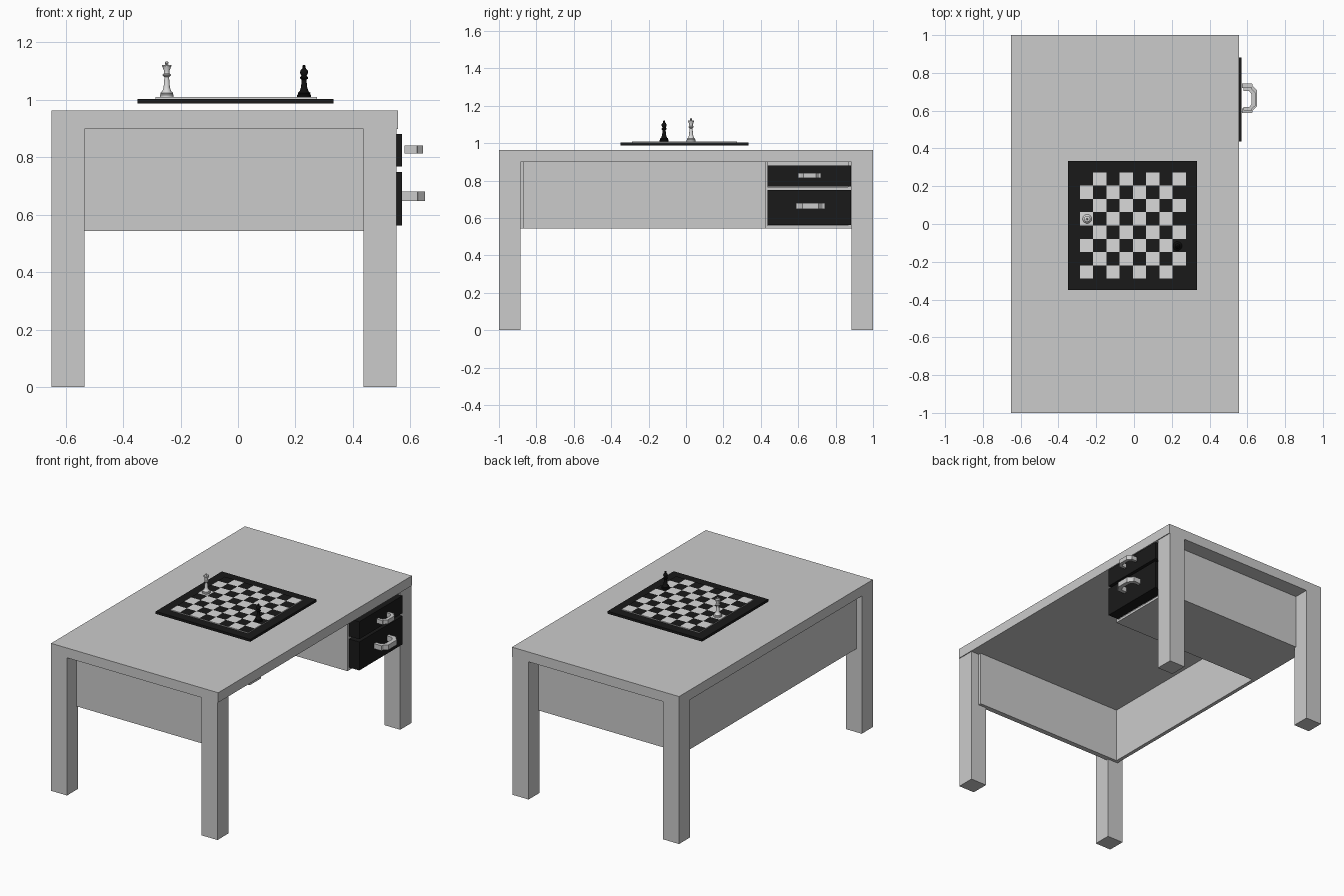
import bpy
import bmesh
import math

if "Cube" in bpy.data.objects:
    bpy.data.objects.remove(bpy.data.objects["Cube"], do_unlink=True)


def material(name, colour):
    m = bpy.data.materials.new(name)
    m.use_nodes = True
    rgba = (*colour, 1)
    m.diffuse_color = rgba
    m.node_tree.nodes["Principled BSDF"].inputs["Base Color"].default_value = rgba
    return m


GREY = material("table grey", (0.6, 0.6, 0.6))
DARK = material("drawer black", (0.01, 0.01, 0.01))
PALE = material("pale square", (0.7, 0.7, 0.7))
BLACK = material("dark piece", (0.005, 0.005, 0.005))


def finish(name, bm, *mats):
    bmesh.ops.recalc_face_normals(bm, faces=bm.faces)
    me = bpy.data.meshes.new(name)
    bm.to_mesh(me)
    bm.free()
    ob = bpy.data.objects.new(name, me)
    bpy.context.collection.objects.link(ob)
    for m in mats:
        me.materials.append(m)
    return ob


def box(name, xs, ys, zs, mat):
    bm = bmesh.new()
    bmesh.ops.create_cube(bm, size=1)
    for v in bm.verts:
        v.co = [a + (b - a) * (c + 0.5) for (a, b), c in zip((xs, ys, zs), v.co)]
    return finish(name, bm, mat)


def lathe(name, profile, centre, mat, segments=24):
    """Turn a (radius, height) profile around a vertical axis."""
    bm = bmesh.new()
    verts = [bm.verts.new((r, 0, z)) for r, z in profile]
    edges = [bm.edges.new(pair) for pair in zip(verts, verts[1:])]
    bmesh.ops.spin(bm, geom=verts + edges, cent=(0, 0, 0), axis=(0, 0, 1),
                   angle=math.tau, steps=segments)
    bmesh.ops.remove_doubles(bm, verts=bm.verts, dist=0.0001)
    bmesh.ops.translate(bm, verts=bm.verts, vec=centre)
    ob = finish(name, bm, mat)
    bpy.ops.object.select_all(action="DESELECT")
    ob.select_set(True)
    bpy.context.view_layer.objects.active = ob
    bpy.ops.object.shade_smooth_by_angle(angle=math.radians(35))
    return ob


# Table top and legs
X0, X1, LEG, UNDER = -0.65, 0.552, 0.115, 0.899
box("table_top", (X0, 0.557), (-1, 1), (UNDER, 0.963), GREY)
for side, x in (("right", X0), ("left", X1 - LEG)):
    for end, y in (("front", -1), ("back", 1 - LEG)):
        box(f"{end}_{side}_leg", (x, x + LEG), (y, y + LEG), (0, UNDER), GREY)

# Apron panels, let into the legs
APRON = (0.544, UNDER)
BACK_X, FRONT_X, OUT_Y, IN_Y = -0.587, 0.495, 0.9, 0.866
box("front_panel", (BACK_X, FRONT_X), (-OUT_Y, -IN_Y), APRON, GREY)
box("back_panel", (BACK_X, FRONT_X), (IN_Y, OUT_Y), APRON, GREY)
box("side_panel", (BACK_X - 0.024, BACK_X), (-OUT_Y, OUT_Y), APRON, GREY)

# Drawer cabinet
box("cabinet_side", (BACK_X, FRONT_X), (0.422, 0.436), APRON, GREY)
box("cabinet_bottom", (BACK_X, FRONT_X), (0.436, IN_Y), (0.544, 0.56), GREY)
box("cabinet_divider", (BACK_X, FRONT_X), (0.436, IN_Y), (0.75, 0.766), GREY)


def handle(name, x, y, depth, half, zs):
    """C-shaped pull: a half outline mirrored in y, then extruded up."""
    side = [(0, 0.7), (0, 1), (0.68, 1), (0.72, 0.82), (1, 0.55)]
    inner = [(0.66, 0.43), (0.47, 0.7)]
    outline = side + [(a, -b) for a, b in reversed(side)]
    outline += [(a, -b) for a, b in reversed(inner)] + inner
    bm = bmesh.new()
    face = bm.faces.new([bm.verts.new((x + a * depth, y + b * half, zs[0]))
                         for a, b in outline])
    out = bmesh.ops.extrude_face_region(bm, geom=[face])["geom"]
    top = [v for v in out if isinstance(v, bmesh.types.BMVert)]
    bmesh.ops.translate(bm, verts=top, vec=(0, 0, zs[1] - zs[0]))
    finish(name, bm, GREY)


# Drawers and pulls
box("upper_drawer", (FRONT_X, 0.57), (0.437, 0.882), (0.767, 0.881), DARK)
box("lower_drawer", (FRONT_X, 0.57), (0.437, 0.882), (0.563, 0.749), DARK)
handle("upper_handle", 0.58, 0.661, 0.064, 0.061, (0.813, 0.841))
handle("lower_handle", 0.571, 0.666, 0.08, 0.078, (0.648, 0.681))

# Chess board: dark frame, raised plate with checkered faces
box("board_frame", (-0.35, 0.333), (-0.349, 0.334), (0.987, 1.003), DARK)
bm = bmesh.new()
bmesh.ops.create_grid(bm, x_segments=8, y_segments=8, size=0.5)
for f in bm.faces:
    c = f.calc_center_median()
    col, row = int((c.x + 0.5) * 8), int((c.y + 0.5) * 8)
    f.material_index = (col + row) % 2
out = bmesh.ops.extrude_edge_only(bm, edges=[e for e in bm.edges if e.is_boundary])
rim = [v for v in out["geom"] if isinstance(v, bmesh.types.BMVert)]
for f in [g for g in out["geom"] if isinstance(g, bmesh.types.BMFace)]:
    f.material_index = 0
BOARD = 0.562
for v in bm.verts:
    v.co = (v.co.x * BOARD - 0.006, v.co.y * BOARD - 0.008, 1.009)
for v in rim:
    v.co.z = 1.003
finish("board_squares", bm, PALE, DARK)

# Shared turned foot of both pieces
FOOT = [(0, 0), (0.024, 0), (0.024, 0.007), (0.021, 0.011), (0.022, 0.015),
        (0.015, 0.021), (0.011, 0.034)]

# Pale queen with a crown of small points
queen = FOOT + [(0.008, 0.07), (0.014, 0.075), (0.014, 0.079), (0.01, 0.083),
                (0.009, 0.09), (0.016, 0.108), (0.012, 0.11), (0, 0.116)]
QX, QY, Z = -0.248, 0.027, 1.009
lathe("queen", queen, (QX, QY, Z), PALE)
bm = bmesh.new()
for i in range(8):
    a = math.tau * i / 8
    made = bmesh.ops.create_cube(bm, size=0.006)
    bmesh.ops.translate(bm, verts=made["verts"], vec=(
        QX + 0.0135 * math.cos(a), QY + 0.0135 * math.sin(a), Z + 0.109))
made = bmesh.ops.create_icosphere(bm, subdivisions=2, radius=0.006)
bmesh.ops.translate(bm, verts=made["verts"], vec=(QX, QY, Z + 0.119))
finish("queen_crown", bm, PALE)

# Dark bishop with a pointed head and knob
bishop = FOOT + [(0.008, 0.06), (0.014, 0.065), (0.014, 0.069), (0.009, 0.074),
                 (0.014, 0.084), (0.013, 0.092), (0.005, 0.102), (0.006, 0.107),
                 (0.004, 0.111), (0, 0.112)]
lathe("bishop", bishop, (0.23, -0.117, Z), BLACK)
